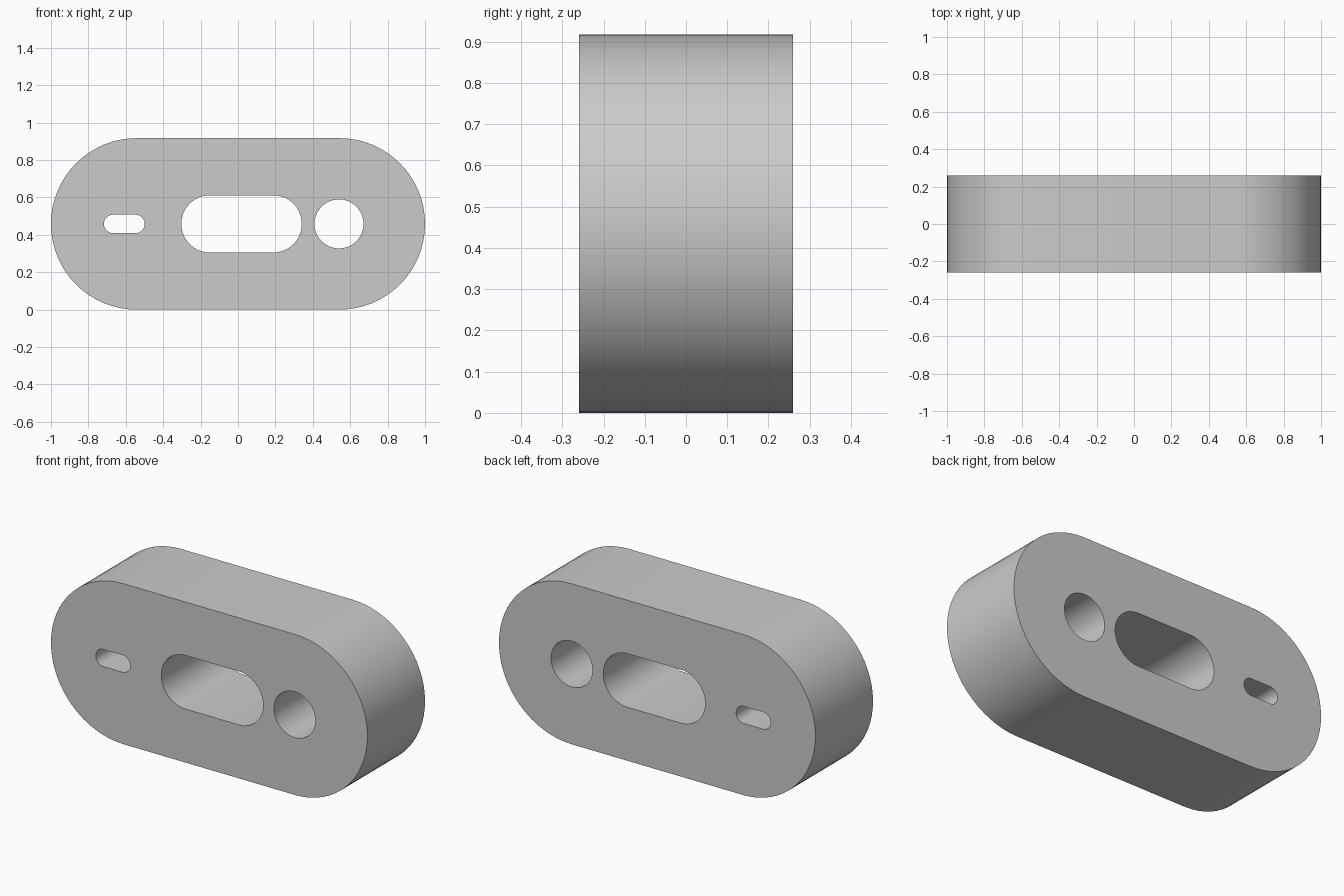
import bpy, bmesh
from math import sin, cos, pi

if "Cube" in bpy.data.objects:
    bpy.data.objects.remove(bpy.data.objects["Cube"])

ZC = 0.4585      # height of the centre line
DEPTH = 0.52     # thickness along y
SEG = 32         # segments per half circle


def stadium(bm, x0, x1, r, y):
    """Closed loop of edges: a slot from x0 to x1 (a circle when x1 - x0 = 2r)."""
    pts = []
    for cx, start in ((x1 - r, -pi / 2), (x0 + r, pi / 2)):
        round_hole = abs((x1 - x0) - 2 * r) < 1e-6
        for i in range(SEG if round_hole else SEG + 1):
            a = start + pi * i / SEG
            pts.append((cx + r * cos(a), y, ZC + r * sin(a)))
    vs = [bm.verts.new(p) for p in pts]
    return [bm.edges.new((v, vs[(i + 1) % len(vs)])) for i, v in enumerate(vs)]


# Outline, small slot, large slot, round hole
bm = bmesh.new()
edges = []
for x0, x1, r in ((-1, 1, ZC), (-0.717, -0.499, 0.049),
                  (-0.303, 0.341, 0.153), (0.409, 0.671, 0.131)):
    edges += stadium(bm, x0, x1, r, -DEPTH / 2)

# Fill the front face and extrude it to the back
bmesh.ops.triangle_fill(bm, edges=edges, use_beauty=True, normal=(0, -1, 0))
ext = bmesh.ops.extrude_face_region(bm, geom=bm.faces[:], use_keep_orig=True)
back = [g for g in ext["geom"] if isinstance(g, bmesh.types.BMVert)]
bmesh.ops.translate(bm, verts=back, vec=(0, DEPTH, 0))
bmesh.ops.recalc_face_normals(bm, faces=bm.faces[:])

mesh = bpy.data.meshes.new("link_plate")
bm.to_mesh(mesh)
bm.free()
plate = bpy.data.objects.new("link_plate", mesh)
bpy.context.collection.objects.link(plate)

# Smooth curved walls, sharp rims
bpy.context.view_layer.objects.active = plate
plate.select_set(True)
bpy.ops.object.shade_smooth_by_angle()
